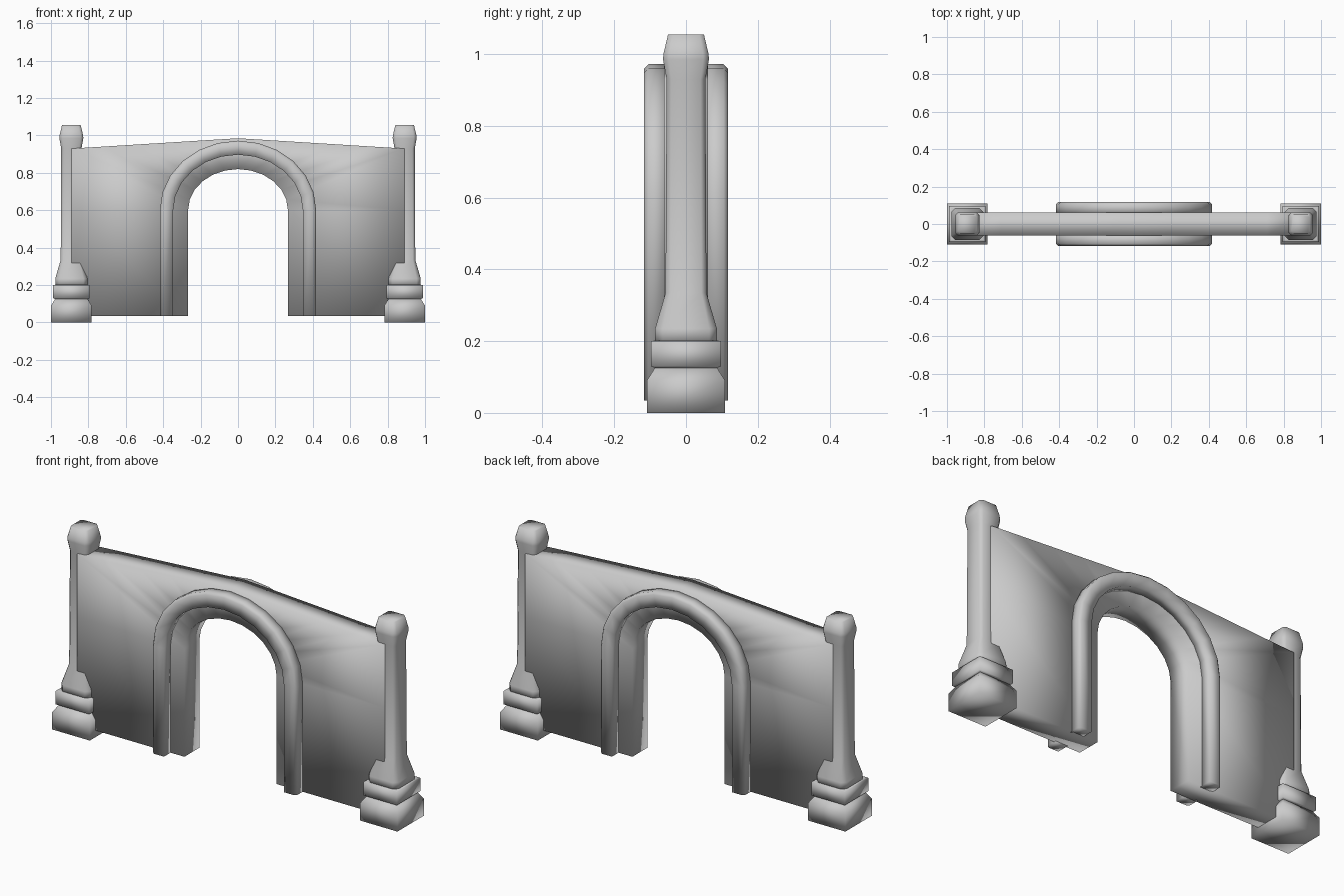
import bpy
import bmesh
import math

if "Cube" in bpy.data.objects:
    bpy.data.objects.remove(bpy.data.objects["Cube"], do_unlink=True)

stone = bpy.data.materials.new("grey_stone")
stone.use_nodes = True
GREY = (0.6, 0.6, 0.6, 1)
stone.diffuse_color = GREY
stone.node_tree.nodes["Principled BSDF"].inputs["Base Color"].default_value = GREY

FLOOR, SPRING, STEPS = 0.035, 0.6, 12
WALL_Y, TRIM_Y = 0.062, 0.117


def finish(name, bm, angle=None):
    bmesh.ops.recalc_face_normals(bm, faces=bm.faces)
    mesh = bpy.data.meshes.new(name)
    bm.to_mesh(mesh)
    bm.free()
    mesh.materials.append(stone)
    obj = bpy.data.objects.new(name, mesh)
    bpy.context.collection.objects.link(obj)
    bpy.ops.object.select_all(action='DESELECT')
    obj.select_set(True)
    bpy.context.view_layer.objects.active = obj
    if angle is None:
        bpy.ops.object.shade_smooth()
    else:
        bpy.ops.object.shade_smooth_by_angle(angle=math.radians(angle))
    return obj


def loft(name, rings, angle=None):
    """Skin a list of closed rings and cap both ends."""
    bm = bmesh.new()
    rows = [[bm.verts.new(p) for p in ring] for ring in rings]
    n = len(rows[0])
    for a, b in zip(rows, rows[1:]):
        for i in range(n):
            j = (i + 1) % n
            bm.faces.new((a[i], a[j], b[j], b[i]))
    bm.faces.new(rows[0])
    bm.faces.new(rows[-1])
    return finish(name, bm, angle)


def arch(rx, rz):
    """Points (x, z) up one jamb, over the curve and down the other."""
    pts = [(-rx, FLOOR)]
    for i in range(STEPS + 1):
        t = math.pi * i / STEPS
        pts.append((-rx * math.cos(t), SPRING + rz * math.sin(t)))
    return pts + [(rx, FLOOR)]


def square(cx, half, z, chamfer=0):
    """Square ring, with cut corners where a chamfer is given."""
    h, c = half, half - chamfer
    if chamfer:
        pts = [(h, -c), (h, c), (c, h), (-c, h), (-h, c), (-h, -c), (-c, -h), (c, -h)]
    else:
        pts = [(h, -h), (h, h), (-h, h), (-h, -h)]
    return [(cx + x, y, z) for x, y in pts]


# Wall with arched opening and gently peaked top
EDGE = 0.89
inner = arch(0.267, 0.22)
border = [(-EDGE, FLOOR), (-EDGE, SPRING)]
for i in range(STEPS - 1):
    x = EDGE * (2 * i / (STEPS - 2) - 1)
    border.append((x, 0.985 - 0.062 * abs(x)))
border += [(EDGE, SPRING), (EDGE, FLOOR)]
loft("wall", [[(a[0], -WALL_Y, a[1]), (b[0], -WALL_Y, b[1]),
               (b[0], WALL_Y, b[1]), (a[0], WALL_Y, a[1])]
              for a, b in zip(inner, border)])

# Raised arch trim on both sides of the wall
outside, ridge, inside = arch(0.418, 0.372), arch(0.405, 0.36), arch(0.347, 0.297)
for name, side in (("front_arch_trim", -1), ("back_arch_trim", 1)):
    y0, y1, y2 = side * 0.05, side * (TRIM_Y - 0.012), side * TRIM_Y
    loft(name, [[(o[0], y0, o[1]), (o[0], y1, o[1]), (r[0], y2, r[1]),
                 (i[0], y2, i[1]), (i[0], y0, i[1])]
                for o, r, i in zip(outside, ridge, inside)])

# Posts: stepped square base, flared shaft and faceted cap
PLINTH = [(0.109, 0), (0.109, 0.09), (0.085, 0.128)]
BAND = [(0.085, 0.125), (0.097, 0.13), (0.097, 0.2), (0.085, 0.202)]
SHAFT = [(0.086, 0.195), (0.086, 0.235), (0.057, 0.335), (0.054, 0.93),
         (0.064, 0.985), (0.063, 1.0), (0.05, 1.055)]
for side, x in (("left", 0.891), ("right", -0.891)):
    loft(side + "_post_plinth", [square(x, h, z) for h, z in PLINTH])
    loft(side + "_post_band", [square(x, h, z) for h, z in BAND])
    loft(side + "_post_shaft", [square(x, h, z, h * 0.25) for h, z in SHAFT])
